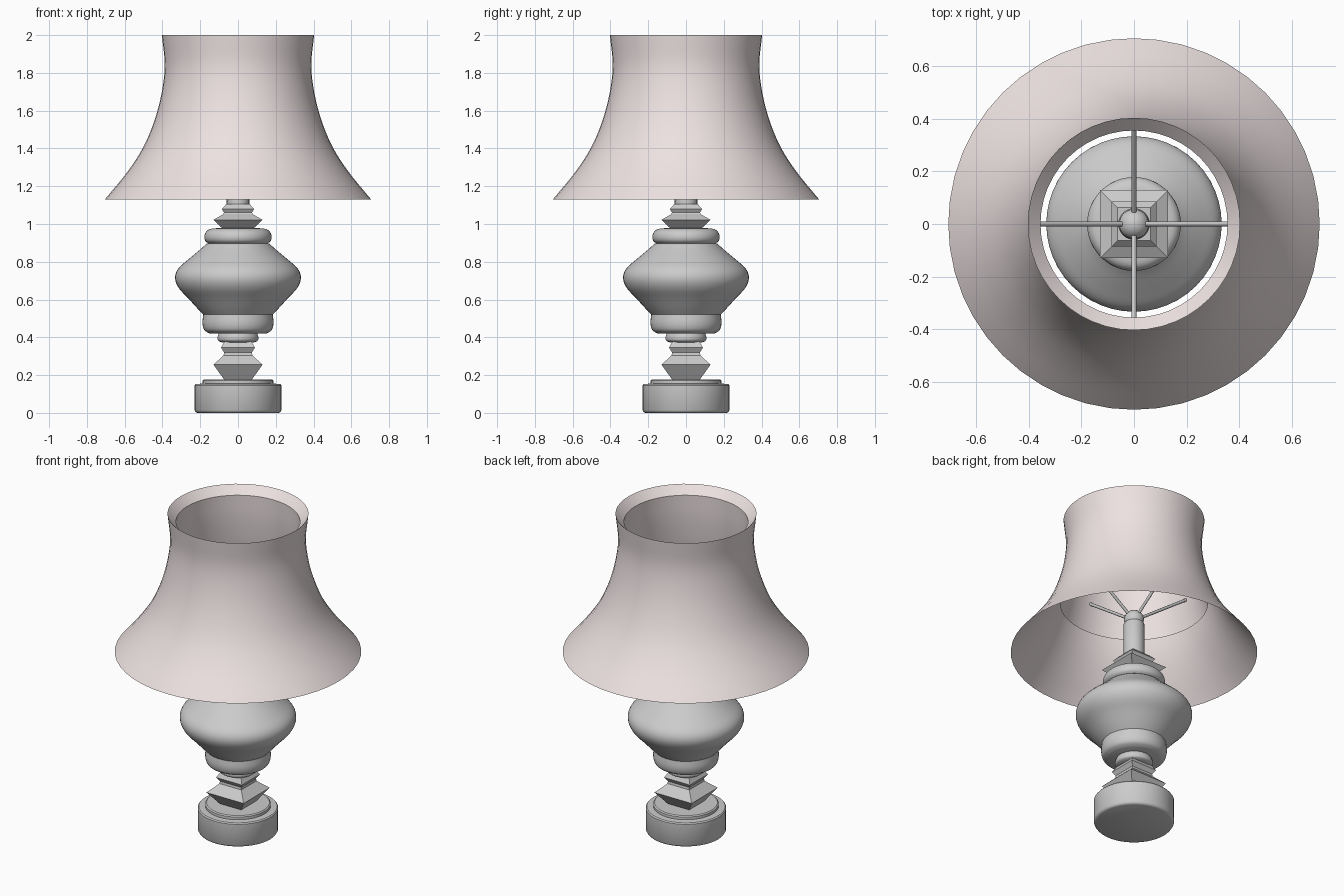
import bpy, math
from mathutils import Vector

if "Cube" in bpy.data.objects:
    bpy.data.objects.remove(bpy.data.objects["Cube"])


def spline(pts, n=4):
    """Catmull-Rom resampling of a (radius, z) profile."""
    p = [Vector(q) for q in pts]
    p = [2 * p[0] - p[1]] + p + [2 * p[-1] - p[-2]]
    out = []
    for i in range(1, len(p) - 2):
        a, b, c, d = p[i - 1:i + 3]
        for k in range(n):
            t = k / n
            q = 0.5 * (2 * b + (c - a) * t + (2 * a - 5 * b + 4 * c - d) * t * t
                       + (3 * b - a - 3 * c + d) * t ** 3)
            out.append((q.x, q.y))
    return out + [tuple(pts[-1])]


def lathe(name, prof, segs=48, caps=True, square=False, smooth=40):
    """Revolve a profile; square=True gives an axis-aligned four-sided turning."""
    k, off = (math.sqrt(2), math.pi / 4) if square else (1, 0)
    verts = [(r * k * math.cos(off + 2 * math.pi * i / segs),
              r * k * math.sin(off + 2 * math.pi * i / segs), z)
             for r, z in prof for i in range(segs)]
    faces = [(j * segs + i, j * segs + (i + 1) % segs,
              (j + 1) * segs + (i + 1) % segs, (j + 1) * segs + i)
             for j in range(len(prof) - 1) for i in range(segs)]
    if caps:
        faces.append(tuple(reversed(range(segs))))
        faces.append(tuple(range((len(prof) - 1) * segs, len(prof) * segs)))
    me = bpy.data.meshes.new(name)
    me.from_pydata(verts, [], faces)
    ob = bpy.data.objects.new(name, me)
    bpy.context.collection.objects.link(ob)
    if smooth:
        shade(ob, smooth)
    return ob


def shade(ob, angle):
    bpy.ops.object.select_all(action='DESELECT')
    ob.select_set(True)
    bpy.context.view_layer.objects.active = ob
    bpy.ops.object.shade_smooth_by_angle(angle=math.radians(angle))


# Round foot with a stepped plate on top
lathe("foot", [(.215, 0), (.224, .004), (.23, .014), (.23, .146), (.224, .153), (.187, .155),
               (.187, .172), (.18, .178)])

# Square turned spindles below and above the body
lathe("lower_spindle", [(.07, .172), (.13, .255), (.076, .305), (.074, .32), (.09, .345), (.07, .38)],
      segs=4, square=True, smooth=0)
lathe("upper_spindle", [(.07, .965), (.13, 1.022), (.078, 1.052), (.074, 1.06), (.086, 1.08), (.062, 1.105)],
      segs=4, square=True, smooth=0)

# Round collar and cushion ring under the body
lathe("lower_collar", spline([(.085, .373), (.104, .382), (.108, .4), (.1, .425)]))
lathe("cushion_ring", spline([(.15, .42), (.178, .438), (.188, .475), (.184, .522)]))

# Bulbous body and its rolled neck
body = spline([(.183, .52), (.215, .553), (.262, .605), (.313, .66), (.333, .712), (.318, .762),
               (.26, .815), (.2, .865), (.168, .895)])
neck = spline([(.158, .897), (.174, .912), (.178, .935), (.168, .96), (.14, .975), (.07, .98)])
lathe("body", body + neck)

# Lamp pole with a ball on top
lathe("pole", [(.06, 1.09), (.06, 1.31), (.045, 1.33)], segs=24)
bpy.ops.mesh.primitive_uv_sphere_add(segments=24, ring_count=12, radius=.057, location=(0, 0, 1.345))
ball = bpy.context.object
ball.name = "pole_ball"
shade(ball, 40)

# Four spokes rising from the ball to the shade liner
for i in range(4):
    a = i * math.pi / 2
    start = Vector((0, 0, 1.34))
    end = Vector((.388 * math.cos(a), .388 * math.sin(a), 1.62))
    bpy.ops.mesh.primitive_cylinder_add(vertices=10, radius=.009, depth=(end - start).length,
                                        location=(start + end) / 2)
    spoke = bpy.context.object
    spoke.name = f"spoke_{i + 1}"
    spoke.rotation_euler = (end - start).to_track_quat('Z', 'Y').to_euler()
    shade(spoke, 50)

# Flared shade: outer skin, turned-in rim and inner liner
outer = spline([(.705, 1.13), (.59, 1.27), (.505, 1.4), (.445, 1.54), (.405, 1.69), (.388, 1.84),
                (.403, 2.0)])
liner = spline([(.355, 1.95), (.362, 1.8), (.386, 1.62), (.424, 1.455)])
lamp_shade = lathe("lamp_shade", outer + liner, caps=False)
mat = bpy.data.materials.new("shade_fabric")
mat.diffuse_color = (.85, .76, .76, 1)
mat.use_nodes = True
mat.node_tree.nodes["Principled BSDF"].inputs["Base Color"].default_value = mat.diffuse_color
lamp_shade.data.materials.append(mat)
